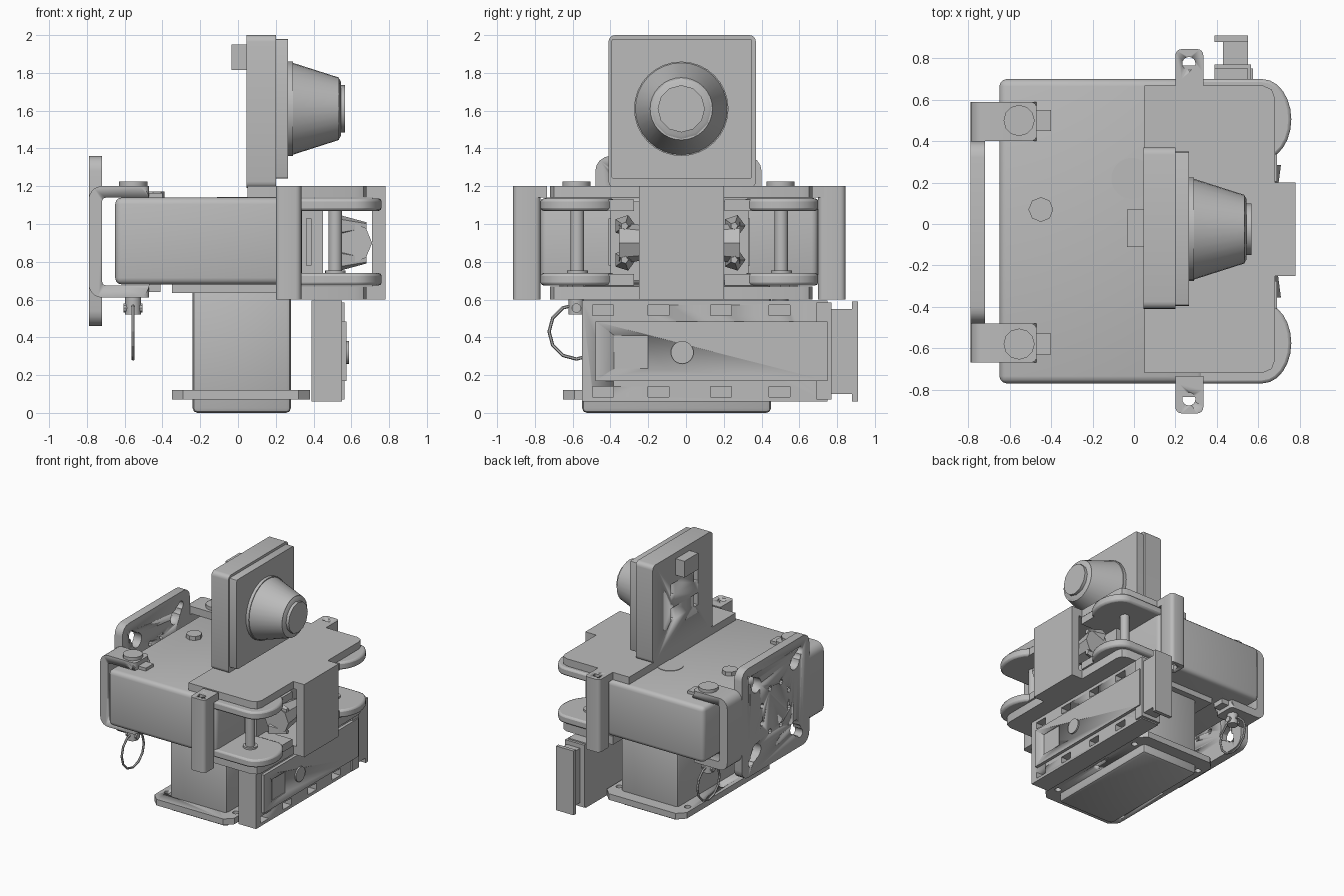
import bpy, bmesh, math
from mathutils import Matrix, Vector

old = bpy.data.objects.get("Cube")
if old:
    bpy.data.objects.remove(old, do_unlink=True)

grey = bpy.data.materials.new("plain grey")
grey.use_nodes = True
grey.diffuse_color = (0.5, 0.5, 0.5, 1)
grey.node_tree.nodes["Principled BSDF"].inputs["Base Color"].default_value = (0.5, 0.5, 0.5, 1)


def finish(name, bm):
    bmesh.ops.recalc_face_normals(bm, faces=bm.faces)
    mesh = bpy.data.meshes.new(name)
    bm.to_mesh(mesh)
    bm.free()
    mesh.materials.append(grey)
    ob = bpy.data.objects.new(name, mesh)
    bpy.context.collection.objects.link(ob)
    bpy.ops.object.select_all(action='DESELECT')
    ob.select_set(True)
    bpy.context.view_layer.objects.active = ob
    bpy.ops.object.shade_smooth_by_angle(angle=math.radians(35))
    return ob


def box(name, x, y, z, round_axis=None, r=0.0, seg=4):
    """Box from three ranges; edges along round_axis (or all edges) are rounded."""
    bm = bmesh.new()
    bmesh.ops.create_cube(bm, size=1)
    for v in bm.verts:
        v.co = Vector([a + (b - a) * (c + 0.5) for (a, b), c in zip((x, y, z), v.co)])
    if r:
        def along(e):
            d = (e.verts[1].co - e.verts[0].co).normalized()
            return round_axis is None or abs(d["xyz".index(round_axis)]) > 0.9
        bmesh.ops.bevel(bm, geom=[e for e in bm.edges if along(e)], offset=r,
                        segments=seg, affect='EDGES', profile=0.5)
    return finish(name, bm)


TURN = {'x': Matrix.Rotation(math.pi / 2, 4, 'Y'),
        'y': Matrix.Rotation(-math.pi / 2, 4, 'X'), 'z': Matrix()}


def cyl(name, centre, r1, depth, axis='z', r2=None, sides=24):
    bm = bmesh.new()
    bmesh.ops.create_cone(bm, cap_ends=True, segments=sides, radius1=r1,
                          radius2=r1 if r2 is None else r2, depth=depth,
                          matrix=Matrix.Translation(centre) @ TURN[axis])
    return finish(name, bm)


def prism(name, outline, z0, z1):
    bm = bmesh.new()
    face = bm.faces.new([bm.verts.new((px, py, z0)) for px, py in outline])
    new = bmesh.ops.extrude_face_region(bm, geom=[face])
    bmesh.ops.translate(bm, verts=[v for v in new["geom"] if isinstance(v, bmesh.types.BMVert)],
                        vec=(0, 0, z1 - z0))
    return finish(name, bm)


def cut(ob, cutters):
    """Cut the shapes out of the part and remove the cutters."""
    for c in cutters:
        mod = ob.modifiers.new("hole", 'BOOLEAN')
        mod.operation, mod.solver, mod.object = 'DIFFERENCE', 'EXACT', c
    dg = bpy.context.evaluated_depsgraph_get()
    mesh = bpy.data.meshes.new_from_object(ob.evaluated_get(dg))
    ob.modifiers.clear()
    ob.data = mesh
    for c in cutters:
        bpy.data.objects.remove(c, do_unlink=True)


MID = -0.035            # middle of the body in y
SIDES = (-1, 1)

# Main body
box("main_body", (-0.65, 0.34), (-0.77, 0.70), (0.68, 1.14), None, 0.035, 3)
box("body_front_housing", (0.33, 0.45), (-0.40, 0.33), (0.70, 1.12))

# Clamp plates above and below, with the strap joining them in front
half = [(0.68, 0.225), (0.68, 0.67), (0.62, 0.735)]
for name, x0, z0, z1 in (("top_plate", 0.05, 1.14, 1.20), ("bottom_plate", 0.20, 0.60, 0.67)):
    right = [(x0, -0.72), (0.62, -0.72), (0.665, -0.70), (0.68, -0.66), (0.68, -0.25), (0.78, -0.25)]
    left = [(px, 2 * MID - py + 0.02) for px, py in reversed(right)]
    prism(name, right + left, z0, z1)
box("front_strap", (0.71, 0.78), (-0.25, 0.20), (0.60, 1.20))

# Side columns with a bolt hole
for s in SIDES:
    inner, outer = MID + s * 0.735, MID + s * 0.88
    col = box("side_column", (0.20, 0.335), sorted((inner, outer)), (0.60, 1.20), 'z', 0.03)
    cut(col, [cyl("hole", (0.265, MID + s * 0.81, 0.9), 0.032, 1, sides=16)])
    box("column_bridge", (0.20, 0.335), sorted((MID + s * 0.70, MID + s * 0.80)), (1.14, 1.20))

# Rounded lobes and pivot pins
for s in SIDES:
    yc = MID + s * 0.54
    for z0 in (0.675, 1.07):
        pts = [(0.30, yc - 0.195)]
        for i in range(13):
            a = -math.pi / 2 + math.pi * i / 12
            pts.append((0.62 + 0.14 * math.cos(a), yc + 0.195 * math.sin(a)))
        pts.append((0.30, yc + 0.195))
        lobe = prism("pivot_lobe", pts, z0, z0 + 0.065)
        bev = lobe.modifiers.new("soft edge", 'BEVEL')
        bev.width, bev.segments, bev.angle_limit = 0.015, 2, math.radians(50)
        box("lobe_web", (0.30, 0.69), sorted((MID + s * 0.24, MID + s * 0.40)), (z0, z0 + 0.06))
    cyl("pivot_pin", (0.515, yc, 0.905), 0.036, 0.36, sides=16)
    cyl("pin_collar", (0.515, yc, 0.745), 0.055, 0.02, sides=16)

# Waisted jaw behind the strap
for s in SIDES:
    cyl("jaw_half", (0.60, MID + s * 0.17, 0.90), 0.07 if s > 0 else 0.11, 0.30, 'y',
        0.11 if s > 0 else 0.07, sides=8)
    for t in SIDES:
        cyl("jaw_tooth", (0.61, MID + s * 0.29, 0.90 + t * 0.09), 0.06, 0.14, 'x', 0.02, sides=5)
    box("jaw_guide", (0.36, 0.39), sorted((MID + s * 0.36, MID + s * 0.375)), (0.78, 1.03))

# Lower column with flange and collar
box("lower_column", (-0.24, 0.28), (-0.55, 0.45), (0.0, 0.68), None, 0.025, 2)
box("column_collar", (-0.35, 0.20), (-0.60, 0.50), (0.635, 0.69))
flange = box("base_flange", (-0.35, 0.38), (-0.65, 0.55), (0.07, 0.12), 'z', 0.06, 1)
cut(flange, [cyl("hole", (fx, fy, 0.1), 0.025, 0.3, sides=12)
             for fx in (-0.295, 0.33) for fy in (-0.5, -0.05, 0.4)])

# Upright sensor head
head = box("head_back", (0.045, 0.20), (-0.41, 0.37), (1.19, 2.0), 'x', 0.035)
cut(head, [box("slot", (0.0, 0.09), (sy, sy + 0.05), (sz, sz + 0.10))
           for sy in (0.08, -0.22) for sz in (1.46, 1.66)])
box("head_front", (0.19, 0.265), (-0.395, 0.35), (1.24, 1.98), 'x', 0.012, 2)
box("head_connector", (-0.035, 0.05), (-0.11, 0.07), (1.815, 1.95))
cyl("lens_base", (0.275, -0.025, 1.61), 0.25, 0.03, 'x', sides=32)
cyl("lens_cone", (0.41, -0.025, 1.61), 0.245, 0.25, 'x', 0.165, 32)
cyl("lens_rim", (0.538, -0.025, 1.61), 0.165, 0.012, 'x', 0.145, 12)
cyl("lens_cap", (0.55, -0.025, 1.61), 0.125, 0.035, 'x', sides=12)

# Mounting plate with keyholes and a ring of small holes
plate = box("mounting_plate", (-0.79, -0.72), (-0.48, 0.40), (0.46, 1.36), 'x', 0.08)
holes = []
for a in SIDES:
    for b in SIDES:
        for d, r in ((0, 0.06), (0.035, 0.045), (0.07, 0.035)):
            holes.append(cyl("hole", (-0.75, -0.04 + a * (0.25 + d), 0.91 + b * (0.27 + d)), r, 0.3, 'x', sides=16))
for i in range(8):
    t = math.pi * (i + 0.5) / 4
    holes.append(cyl("hole", (-0.75, -0.04 + 0.19 * math.cos(t), 0.91 + 0.19 * math.sin(t)), 0.022, 0.3, 'x', sides=10))
cut(plate, holes)

# Clamp arms, bolts and pull rings
for y0, y1, yb in ((-0.67, -0.48, -0.58), (0.40, 0.59, 0.50)):
    arm = box("clamp_arm", (-0.79, -0.47), (y0, y1), (0.61, 1.20), 'y', 0.07, 5)
    cut(arm, [box("gap", (-0.72, -0.3), (y0 - 0.1, y1 + 0.1), (0.675, 1.14), 'y', 0.02, 2)])
    for z0, z1 in ((0.61, 0.675), (1.14, 1.20)):
        box("arm_end", (-0.60, -0.47), (y0, y1), (z0, z1), 'z', 0.03)
    box("arm_clip", (-0.47, -0.40), (yb - 0.05, yb + 0.05), (1.135, 1.165))
    box("arm_clip_low", (-0.47, -0.41), (yb - 0.05, yb + 0.05), (0.64, 0.685))
    cyl("arm_bolt", (-0.555, yb, 1.212), 0.075, 0.028, sides=12)
    cyl("arm_pin", (-0.555, yb, 0.57), 0.042, 0.10, sides=12)
    cyl("pin_eye", (-0.555, yb, 0.555), 0.025, 0.10, 'x', sides=10)
    bpy.ops.mesh.primitive_torus_add(major_segments=12, minor_segments=6, major_radius=0.145,
                                     minor_radius=0.009, location=(-0.555, yb, 0.43),
                                     rotation=(0, math.pi / 2, 0))
    ring = bpy.context.object
    ring.name = "pull_ring"
    ring.data.materials.append(grey)

# Top bolt and flush cover
cyl("top_bolt", (-0.45, 0.07, 1.155), 0.06, 0.035, sides=8)
cyl("round_cover", (-0.01, 0.22, 1.14), 0.10, 0.008, sides=24)

# Side module
module = box("side_module", (0.39, 0.55), (-0.55, 0.75), (0.06, 0.595))
cut(module, [box("slot", (0.47, 0.7), (sy, sy + 0.11), (sz, sz + 0.055))
             for sy in (-0.495, -0.20, 0.13, 0.44) for sz in (0.085, 0.515)])
panel = box("module_panel", (0.54, 0.575), (-0.48, 0.75), (0.17, 0.485))
cut(panel, [box("recess", (0.568, 0.7), (-0.38, -0.20), (0.235, 0.41))])
cyl("module_button", (0.575, -0.02, 0.32), 0.06, 0.024, 'x')
box("module_latch", (0.39, 0.565), (0.69, 0.77), (0.07, 0.585))
box("rail_web", (0.43, 0.55), (0.75, 0.89), (0.10, 0.55))
box("rail_end", (0.39, 0.55), (0.88, 0.91), (0.06, 0.59))
